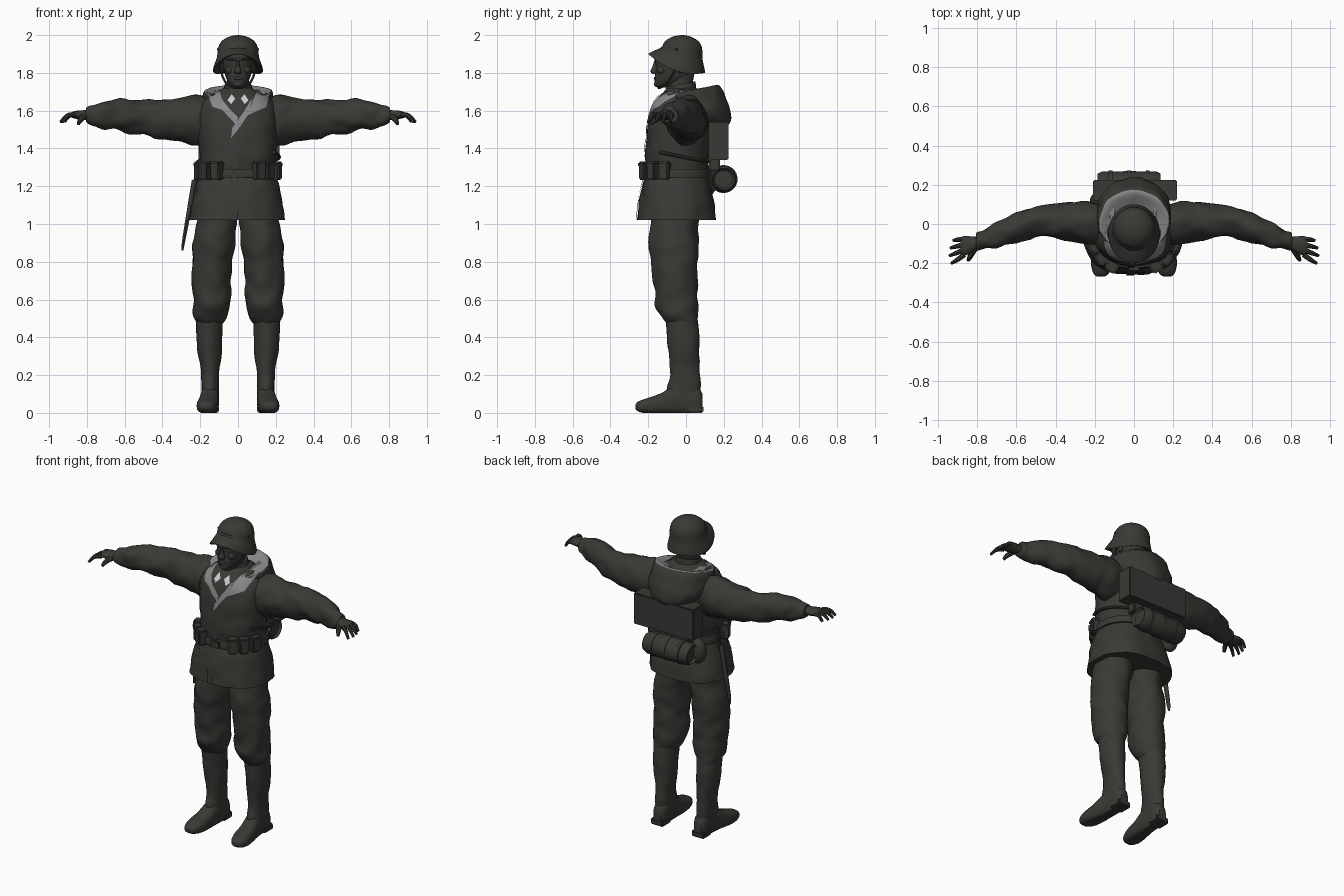
import bpy, bmesh, math
from mathutils import Vector, Matrix, noise
from mathutils.bvhtree import BVHTree

cube = bpy.data.objects.get("Cube")
if cube:
    bpy.data.objects.remove(cube, do_unlink=True)


def material(name, color):
    mat = bpy.data.materials.new(name)
    mat.use_nodes = True
    mat.diffuse_color = (*color, 1)
    bsdf = mat.node_tree.nodes["Principled BSDF"]
    bsdf.inputs["Base Color"].default_value = (*color, 1)
    bsdf.inputs["Roughness"].default_value = 0.8
    return mat


OLIVE = material("dark olive", (.04, .042, .035))
LINING = material("grey lining", (.25, .25, .25))
PALE = material("pale collar patch", (.6, .6, .6))
PLACE = {"x": lambda a, u, v: Vector((a, u, v)),
         "y": lambda a, u, v: Vector((u, a, v)),
         "z": lambda a, u, v: Vector((u, v, a))}


def finish(name, bm, *mats, recalc=True):
    if recalc:
        bmesh.ops.recalc_face_normals(bm, faces=bm.faces)
    mesh = bpy.data.meshes.new(name)
    bm.to_mesh(mesh)
    bm.free()
    for mat in mats or (OLIVE,):
        mesh.materials.append(mat)
    obj = bpy.data.objects.new(name, mesh)
    bpy.context.collection.objects.link(obj)
    return obj


def smooth_rows(rows, steps):
    """Catmull-Rom interpolation of section rows, padded to seven values."""
    rows = [tuple(r) + (0,) * (7 - len(r)) for r in rows]
    out = []
    for i in range(len(rows) - 1):
        p = [rows[max(0, min(len(rows) - 1, i + k))] for k in (-1, 0, 1, 2)]
        for s in range(steps):
            t = s / steps
            out.append([b + .5 * t * (c - a + t * (2*a - 5*b + 4*c - d + t * (3*(b - c) + d - a)))
                        for a, b, c, d in zip(*p)])
    return out + [list(rows[-1])]


def loft(name, axis, rows, n=28, power=2, folds=0, freq=14, steps=4, arc=None, lining=0):
    """Skin sections given as (position, low, high, low, high, tilt, bow)."""
    bm = bmesh.new()
    rings = []
    start, end = arc or (0, 360)
    for a, u0, u1, v0, v1, tilt, bow in smooth_rows(rows, steps):
        ring = []
        for k in range(n + 1 if arc else n):
            ang = math.radians(start + (end - start) * k / n)
            c, s = math.cos(ang), math.sin(ang)
            u = math.copysign(abs(c) ** (2 / power), c)
            v = math.copysign(abs(s) ** (2 / power), s)
            pos = PLACE[axis](a + tilt * s - bow * c * c,
                              (u0 + u1) / 2 + u * (u1 - u0) / 2,
                              (v0 + v1) / 2 + v * (v1 - v0) / 2)
            if folds:
                stretch = pos * freq
                pos += PLACE[axis](0, u, v) * folds * noise.noise(stretch)
            pos.z = max(pos.z, 0)
            ring.append(bm.verts.new(pos))
        rings.append(ring)
    for j, (lower, upper) in enumerate(zip(rings, rings[1:])):
        for k in range(n):
            m = (k + 1) % len(lower)
            face = bm.faces.new((lower[k], lower[m], upper[m], upper[k]))
            face.material_index = int(j < lining)
    if not arc:
        bm.faces.new(rings[0])
        bm.faces.new(rings[-1])
    return finish(name, bm, *([OLIVE, LINING] if lining else [OLIVE]))


def box(name, loc, size, turn=0, lean=0, bevel=.008):
    bm = bmesh.new()
    bmesh.ops.create_cube(bm, size=1, matrix=Matrix.Diagonal((*size, 1)))
    bmesh.ops.bevel(bm, geom=bm.edges[:], offset=bevel, segments=2, affect="EDGES")
    turned = Matrix.Rotation(turn, 4, "Z") @ Matrix.Rotation(lean, 4, "Y")
    bm.transform(Matrix.Translation(loc) @ turned)
    return finish(name, bm)


def ball(name, loc, radii):
    bm = bmesh.new()
    bmesh.ops.create_uvsphere(bm, u_segments=20, v_segments=12, radius=1,
                              matrix=Matrix.Translation(loc) @ Matrix.Diagonal((*radii, 1)))
    return finish(name, bm)


def tube(name, points, radii):
    curve = bpy.data.curves.new(name, "CURVE")
    curve.dimensions, curve.bevel_depth, curve.bevel_resolution = "3D", 1, 2
    curve.resolution_u, curve.use_fill_caps = 5, True
    spline = curve.splines.new("BEZIER")
    spline.bezier_points.add(len(points) - 1)
    for bp, co, r in zip(spline.bezier_points, points, radii):
        bp.co, bp.radius = co, r
        bp.handle_left_type = bp.handle_right_type = "AUTO"
    curve.materials.append(OLIVE)
    obj = bpy.data.objects.new(name, curve)
    bpy.context.collection.objects.link(obj)
    bpy.ops.object.select_all(action="DESELECT")
    obj.select_set(True)
    bpy.context.view_layer.objects.active = obj
    bpy.ops.object.convert(target="MESH")
    return bpy.context.view_layer.objects.active


def mirror(obj):
    twin = obj.copy()
    twin.data = obj.data.copy()
    twin.name = obj.name.replace("left", "right")
    twin.data.transform(Matrix.Diagonal((-1, 1, 1, 1)))
    twin.data.flip_normals()
    bpy.context.collection.objects.link(twin)


def plate(name, outline, trees, mat=OLIVE, lift=.007):
    """Flat outline in x and z, laid onto the front of the clothing."""
    bm = bmesh.new()
    bm.faces.new([bm.verts.new((x, 0, z)) for x, z in outline])
    bmesh.ops.triangulate(bm, faces=bm.faces[:])
    bmesh.ops.subdivide_edges(bm, edges=bm.edges[:], cuts=5, use_grid_fill=True)
    for v in bm.verts:
        hits = [t.ray_cast(Vector((v.co.x, -1, v.co.z)), Vector((0, 1, 0)))[0] for t in trees]
        v.co.y = min([h.y for h in hits if h] or [-.08]) - lift
    bm.normal_update()
    if sum(f.normal.y for f in bm.faces) > 0:
        bmesh.ops.reverse_faces(bm, faces=bm.faces[:])
    return finish(name, bm, mat, recalc=False)


# Jacket, collar and hood
jacket = loft("jacket", "z", [
    (1.02, -.262, .25, -.26, .16), (1.1, -.245, .24, -.25, .152), (1.2, -.22, .22, -.232, .13),
    (1.27, -.195, .195, -.21, .118), (1.34, -.2, .2, -.213, .12), (1.45, -.21, .21, -.21, .13),
    (1.55, -.212, .212, -.2, .132), (1.62, -.2, .2, -.178, .13), (1.67, -.165, .165, -.15, .115),
    (1.7, -.115, .115, -.12, .08), (1.72, -.075, .075, -.1, .05)],
    n=48, power=2.3, folds=.009, freq=12)
collar = loft("collar", "z", [(1.65, -.095, .095, -.125, .06), (1.7, -.082, .082, -.115, .055, .01),
                              (1.74, -.07, .07, -.105, .05, .015)])
hood = loft("hood", "z", [
    (1.67, -.07, .07, -.1, .05), (1.69, -.13, .13, -.13, .11, .02),
    (1.705, -.175, .175, -.15, .175, .03), (1.66, -.19, .19, -.14, .215),
    (1.59, -.18, .18, -.06, .236), (1.53, -.13, .13, 0, .23), (1.49, -.05, .05, .05, .18)],
    n=40, folds=.008, freq=16, arc=(-42, 222), lining=8)
trees = [BVHTree.FromPolygons([v.co for v in o.data.vertices],
                              [p.vertices for p in o.data.polygons]) for o in (jacket, collar, hood)]
plate("left_lapel", [(.17, 1.7), (.09, 1.635), (.15, 1.62), (.053, 1.577), (0, 1.5), (-.037, 1.455),
                     (-.03, 1.51), (.03, 1.593), (.075, 1.667), (.1, 1.715)], trees, LINING)
plate("right_lapel", [(-.165, 1.7), (-.125, 1.665), (-.135, 1.62), (-.085, 1.605), (-.01, 1.525),
                      (0, 1.565), (-.045, 1.61), (-.085, 1.66), (-.1, 1.715)], trees, LINING)
for side, name in ((1, "left"), (-1, "right")):
    patch = [(.012, 1.665), (.035, 1.69), (.058, 1.655), (.035, 1.632)]
    plate(name + "_collar_patch", [(x * side, z) for x, z in patch], trees, PALE, .009)
    flap = [(.12, 1.2), (.215, 1.19), (.22, 1.14), (.12, 1.15)]
    plate(name + "_pocket_flap", [(x * side, z) for x, z in flap], trees)
plate("jacket_front_flap", [(-.04, 1.02), (0, 1.02), (0, 1.45), (-.03, 1.45)], trees)
plate("chest_strap", [(.01, 1.535), (.01, 1.51), (.2, 1.37), (.2, 1.395)], trees)
tube("side_strap", [(.19, -.14, 1.38), (.217, -.04, 1.36), (.2, .06, 1.34), (.12, .13, 1.33)], [.009] * 4)

# Sleeves and hands
mirror(loft("left_sleeve", "x", [
    (.1, -.08, .08, 1.45, 1.68), (.2, -.1, .105, 1.42, 1.678), (.28, -.09, .115, 1.435, 1.67),
    (.38, -.075, .11, 1.447, 1.66), (.5, -.065, .095, 1.472, 1.655), (.6, -.095, .06, 1.488, 1.66),
    (.7, -.12, .015, 1.505, 1.65), (.77, -.13, -.03, 1.515, 1.64), (.8, -.13, -.045, 1.535, 1.625),
    (.805, -.11, -.06, 1.55, 1.61)], folds=.016, freq=15))
mirror(loft("left_palm", "x", [
    (.78, -.115, -.06, 1.55, 1.605), (.82, -.14, -.065, 1.55, 1.602),
    (.86, -.16, -.06, 1.557, 1.599), (.885, -.15, -.07, 1.565, 1.59)], n=16))
for i, reach in enumerate((.045, .06, .065, .055)):
    spread = .03 - .026 * i
    mirror(tube(f"left_finger_{i + 1}", [
        (.865, -.108 + spread, 1.578), (.87 + reach * .5, -.118 + spread * 1.3, 1.574),
        (.875 + reach, -.128 + spread * 1.5, 1.54)], (.014, .012, .008)))
mirror(tube("left_thumb", [(.81, -.12, 1.572), (.835, -.165, 1.55), (.845, -.185, 1.53)], (.018, .014, .009)))

# Trousers and boots
mirror(loft("left_trouser_leg", "z", [
    (1.1, 0, .21, -.18, .07), (1, .003, .222, -.19, .065), (.9, .015, .235, -.195, .065),
    (.8, .03, .245, -.185, .06), (.7, .035, .245, -.175, .06), (.62, .035, .237, -.165, .06),
    (.56, .04, .24, -.16, .062), (.51, .055, .237, -.135, .06), (.47, .085, .215, -.1, .055)],
    folds=.014, freq=13))
mirror(loft("left_boot_shaft", "z", [
    (.51, .08, .225, -.11, .06), (.4, .082, .222, -.1, .07), (.3, .09, .21, -.09, .072),
    (.2, .1, .195, -.085, .072), (.13, .1, .195, -.1, .08), (.06, .1, .19, -.1, .082)],
    folds=.006))
mirror(loft("left_boot_foot", "y", [
    (-.268, .15, .19, .02, .045), (-.25, .127, .208, .006, .062), (-.2, .108, .219, -.005, .08),
    (-.13, .103, .21, -.01, .105), (-.07, .1, .2, -.01, .14), (0, .1, .192, -.01, .15),
    (.06, .102, .188, -.01, .14), (.088, .12, .17, .005, .1)], n=24, power=2.5))
mirror(box("left_boot_heel", (.146, .05, .02), (.09, .085, .04)))

# Head and face
loft("neck", "z", [(1.62, -.065, .065, -.11, .04), (1.7, -.058, .058, -.1, .03),
                   (1.8, -.058, .058, -.1, .045)])
loft("head", "z", [
    (1.722, -.02, .02, -.15, -.1), (1.738, -.042, .042, -.165, -.05), (1.775, -.064, .064, -.165, .02),
    (1.83, -.078, .078, -.16, .06), (1.88, -.08, .08, -.163, .07), (1.94, -.075, .075, -.13, .06)],
    power=2.3)
loft("nose", "z", [(1.793, -.014, .014, -.175, -.14), (1.808, -.019, .019, -.188, -.14),
                   (1.835, -.01, .01, -.177, -.14), (1.865, -.009, .009, -.168, -.14)], n=12)
ball("lips", (0, -.162, 1.771), (.025, .009, .009))
ball("chin", (0, -.152, 1.74), (.024, .018, .016))
ball("brow", (0, -.142, 1.872), (.06, .026, .01))
mirror(ball("left_cheek", (.042, -.128, 1.815), (.026, .026, .024)))
mirror(ball("left_ear", (.08, -.03, 1.83), (.01, .02, .032)))

# Helmet with brim, rivets and chin strap
loft("helmet", "z", [
    (1.87, -.08, .08, -.14, .06, -.03, .02), (1.85, -.132, .132, -.2, .1, -.05, .04),
    (1.9, -.112, .112, -.14, .088, -.03, .02), (1.93, -.106, .106, -.13, .085),
    (1.965, -.089, .089, -.113, .068), (1.99, -.053, .053, -.075, .03), (2, -.008, .008, -.03, -.01)],
    n=40)
mirror(ball("left_helmet_rivet", (.104, -.05, 1.925), (.007, .007, .007)))
mirror(tube("left_chin_strap", [(.095, -.05, 1.83), (.072, -.09, 1.76), (.035, -.13, 1.725),
                                (0, -.145, 1.72)], [.006] * 4))

# Belt, buckle and ammunition pouches
loft("belt", "z", [(1.245, -.214, .214, -.228, .132), (1.25, -.216, .216, -.23, .134),
                   (1.285, -.21, .21, -.226, .132), (1.29, -.208, .208, -.224, .13)], n=40, power=2.3, steps=1)
box("belt_buckle", (0, -.23, 1.268), (.06, .015, .045), bevel=.004)
for i, degrees in enumerate((-58, -40, -20)):
    ang = math.radians(degrees)
    spot = Vector((.212 * math.cos(ang), -.045 + .2 * math.sin(ang), 1.28))
    mirror(box(f"left_pouch_{i + 1}", spot, (.058, .055, .095), ang + math.pi / 2))
    mirror(box(f"left_pouch_lid_{i + 1}", spot + Vector((0, 0, .035)), (.064, .062, .03), ang + math.pi / 2))

# Back equipment
box("backpack_box", (.005, .172, 1.44), (.43, .105, .2), bevel=.005)
box("backpack_frame", (0, .15, 1.38), (.3, .06, .2))
loft("bedroll", "x", [(-.17, .15, .245, 1.19, 1.285), (-.165, .13, .265, 1.17, 1.305),
                      (.115, .13, .268, 1.17, 1.308), (.12, .15, .245, 1.19, 1.285)], steps=2, folds=.006)
for i in range(3):
    x = -.12 + .095 * i
    loft(f"bedroll_strap_{i + 1}", "x", [(x - .01, .124, .273, 1.164, 1.312),
                                         (x + .01, .124, .273, 1.164, 1.312)], steps=1)
ball("canteen", (-.17, .12, 1.23), (.055, .045, .08))

# Bayonet hanging at the right hip
box("bayonet_handle", (-.213, -.02, 1.28), (.03, .03, .13), lean=.15)
loft("bayonet_scabbard", "z", [(.86, -.298, -.29, -.034, -.026), (.92, -.295, -.277, -.045, -.015),
                               (1.2, -.25, -.222, -.047, -.013), (1.23, -.245, -.215, -.047, -.013)], n=12)

# Smooth shading with kept sharp edges
for obj in bpy.context.scene.objects:
    obj.select_set(obj.type == "MESH")
bpy.context.view_layer.objects.active = jacket
bpy.ops.object.shade_smooth_by_angle(angle=math.radians(42))
